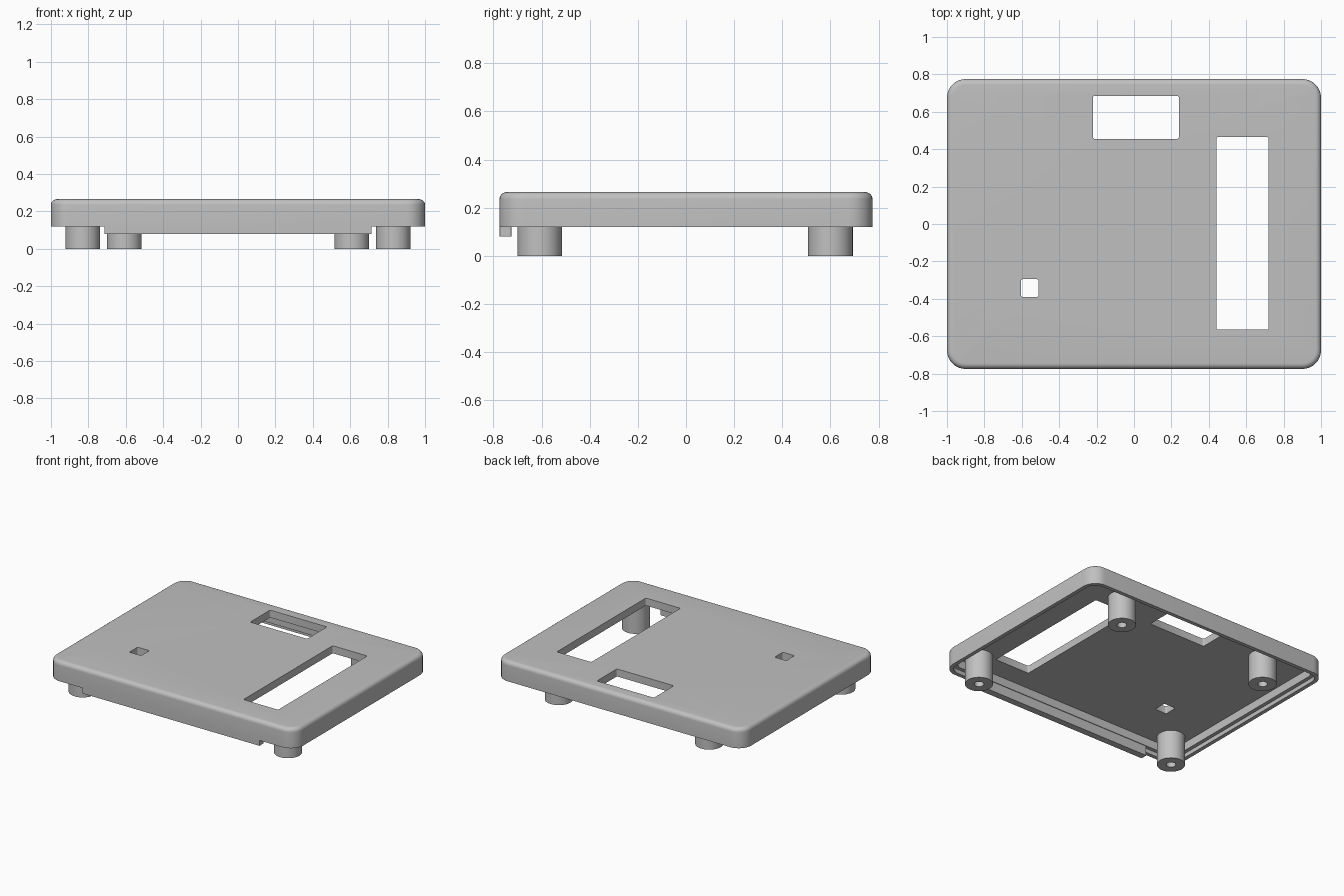
import bpy, bmesh, math

if "Cube" in bpy.data.objects:
    bpy.data.objects.remove(bpy.data.objects["Cube"], do_unlink=True)

HALF_X, HALF_Y, CORNER = 1.0, 0.775, 0.1
RIM_Z, CEILING, TOP, FILLET = 0.12, 0.21, 0.265, 0.03

grey = bpy.data.materials.new("grey plastic")
grey.use_nodes = True
colour = (0.53, 0.53, 0.53, 1)
grey.diffuse_color = colour
grey.node_tree.nodes["Principled BSDF"].inputs["Base Color"].default_value = colour


def rounded_rect(x0, x1, y0, y1, r, steps):
    """Counter-clockwise outline of a rectangle with rounded corners."""
    corners = [(x1 - r, y1 - r), (x0 + r, y1 - r), (x0 + r, y0 + r), (x1 - r, y0 + r)]
    return [(cx + r * math.cos(a), cy + r * math.sin(a))
            for i, (cx, cy) in enumerate(corners)
            for a in [math.pi / 2 * (i + k / steps) for k in range(steps + 1)]]


def loft(name, rings):
    """Skin a list of (outline, z) rings and cap both ends."""
    bm = bmesh.new()
    loops = [[bm.verts.new((x, y, z)) for x, y in outline] for outline, z in rings]
    n = len(loops[0])
    for low, high in zip(loops, loops[1:]):
        for i in range(n):
            j = (i + 1) % n
            bm.faces.new((low[i], low[j], high[j], high[i]))
    bm.faces.new(loops[0][::-1])
    bm.faces.new(loops[-1])
    bmesh.ops.recalc_face_normals(bm, faces=bm.faces)
    mesh = bpy.data.meshes.new(name)
    bm.to_mesh(mesh)
    bm.free()
    mesh.materials.append(grey)
    obj = bpy.data.objects.new(name, mesh)
    bpy.context.collection.objects.link(obj)
    return obj


def activate(obj):
    bpy.ops.object.select_all(action='DESELECT')
    obj.select_set(True)
    bpy.context.view_layer.objects.active = obj


def smooth(obj):
    activate(obj)
    bpy.ops.object.shade_smooth_by_angle(angle=math.radians(35))


def ring(inset, z):
    return rounded_rect(inset - HALF_X, HALF_X - inset, inset - HALF_Y,
                        HALF_Y - inset, CORNER - inset, 8), z


# Hollow lid: ceiling, inner wall, stepped lip, rim, outer wall, rounded top edge
arc = [math.pi / 2 * k / 6 for k in range(7)]
lid = loft("lid", [ring(0.055, CEILING), ring(0.055, 0.15), ring(0.028, 0.15),
                   ring(0.028, RIM_Z), ring(0, RIM_Z)]
           + [ring(FILLET * (1 - math.cos(a)), TOP - FILLET * (1 - math.sin(a))) for a in arc])

# Openings through the top: rear window, long slot, small square hole
openings = {"rear_window": (-0.22, 0.24, 0.455, 0.685),
            "long_slot": (0.44, 0.72, -0.565, 0.465),
            "square_hole": (-0.605, -0.51, -0.39, -0.295)}
for name, box in openings.items():
    outline = rounded_rect(*box, 0.01, 3)
    cutter = loft(name + "_cutter", [(outline, CEILING - 0.03), (outline, TOP + 0.05)])
    cutter.hide_render = True
    activate(lid)
    cut = lid.modifiers.new(name, 'BOOLEAN')
    cut.operation, cut.solver, cut.object = 'DIFFERENCE', 'EXACT', cutter
    bpy.ops.object.modifier_apply(modifier=cut.name)
    bpy.data.objects.remove(cutter, do_unlink=True)
smooth(lid)

# Tab hanging below the front wall
tab = rounded_rect(-0.715, 0.715, -0.774, -0.725, 0.001, 1)
loft("front_tab", [(tab, 0.08), (tab, 0.155)])


def circle(x, y, r, n=40):
    return [(x + r * math.cos(math.tau * k / n), y + r * math.sin(math.tau * k / n))
            for k in range(n)]


# Screw posts with blind holes; the rear pair stands closer together
for row, x, y in (("front", 0.83, -0.608), ("rear", 0.608, 0.6)):
    for side, sign in (("left", 1), ("right", -1)):
        hole, body = circle(sign * x, y, 0.032), circle(sign * x, y, 0.093)
        post = loft(f"{row}_{side}_post", [(hole, 0.17), (hole, 0), (body, 0),
                                           (body, CEILING + 0.01)])
        smooth(post)
